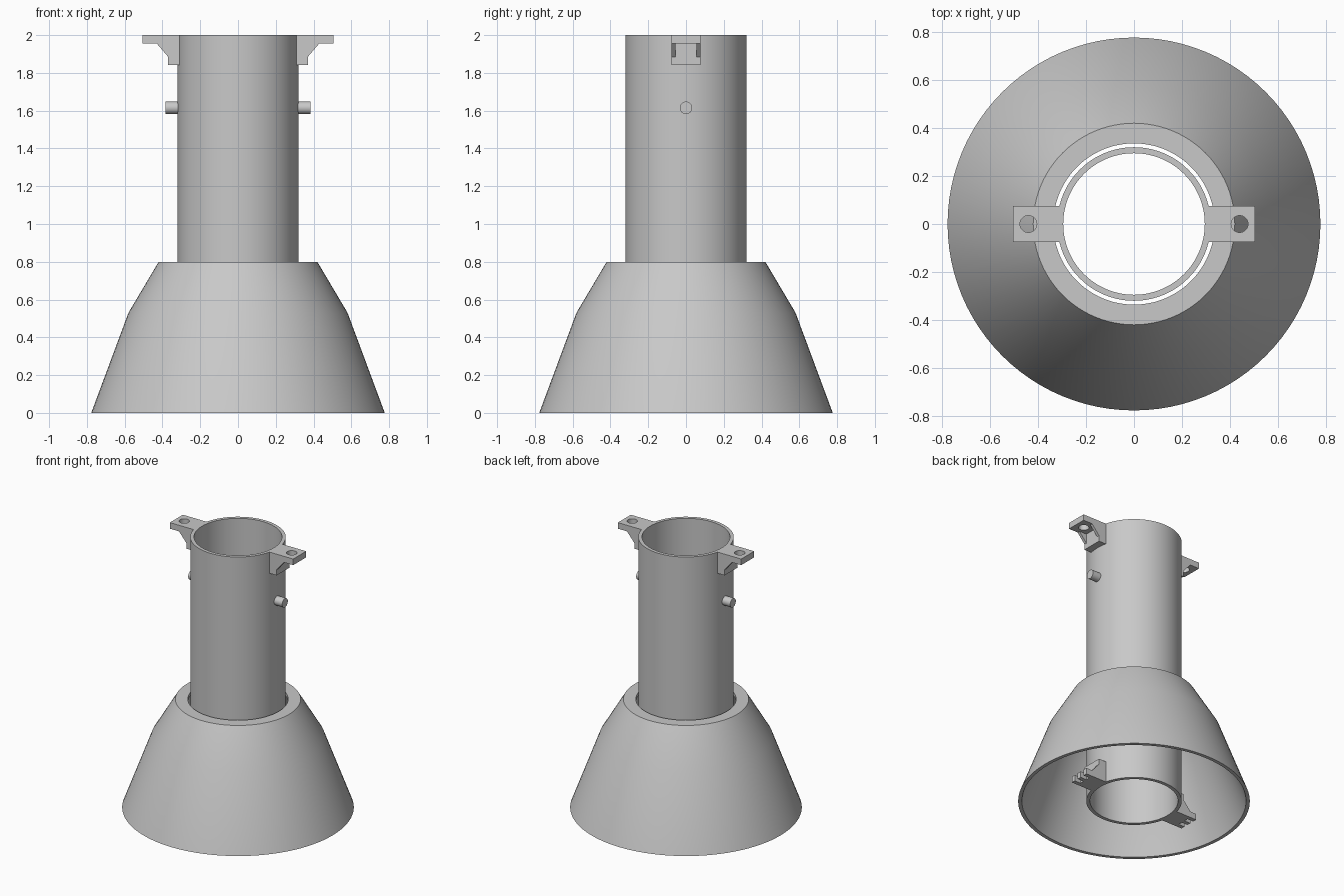
import bpy, bmesh, math
from mathutils import Matrix

cube = bpy.data.objects.get("Cube")
if cube:
    bpy.data.objects.remove(cube, do_unlink=True)

grey = bpy.data.materials.new("plain grey")
grey.use_nodes = True
colour = (0.58, 0.58, 0.58, 1)
grey.diffuse_color = colour
grey.node_tree.nodes["Principled BSDF"].inputs["Base Color"].default_value = colour


def add_object(name, bm, smooth=False):
    bmesh.ops.recalc_face_normals(bm, faces=bm.faces)
    mesh = bpy.data.meshes.new(name)
    bm.to_mesh(mesh)
    bm.free()
    mesh.materials.append(grey)
    ob = bpy.data.objects.new(name, mesh)
    bpy.context.collection.objects.link(ob)
    if smooth:
        bpy.ops.object.select_all(action='DESELECT')
        ob.select_set(True)
        bpy.context.view_layer.objects.active = ob
        bpy.ops.object.shade_smooth_by_angle(angle=math.radians(20))
    return ob


def lathe(name, profile, segments=96):
    """Spin a closed (radius, height) profile around z."""
    bm = bmesh.new()
    verts = [bm.verts.new((r, 0, z)) for r, z in profile]
    edges = [bm.edges.new((a, b)) for a, b in zip(verts, verts[1:] + verts[:1])]
    bmesh.ops.spin(bm, geom=verts + edges, cent=(0, 0, 0), axis=(0, 0, 1),
                   angle=math.tau, steps=segments, use_duplicate=False)
    bmesh.ops.remove_doubles(bm, verts=bm.verts, dist=1e-4)
    return add_object(name, bm, True)


def slab(bm, profile, y0, y1):
    """Extrude an (x, z) outline from y0 to y1."""
    face = bm.faces.new([bm.verts.new((x, y0, z)) for x, z in profile])
    out = bmesh.ops.extrude_face_region(bm, geom=[face])
    moved = [v for v in out["geom"] if isinstance(v, bmesh.types.BMVert)]
    bmesh.ops.translate(bm, verts=moved, vec=(0, y1 - y0, 0))


def box(bm, x0, x1, y0, y1, z0, z1):
    slab(bm, [(x0, z0), (x1, z0), (x1, z1), (x0, z1)], y0, y1)


def cylinder(bm, radius, depth, matrix):
    bmesh.ops.create_cone(bm, cap_ends=True, segments=32, radius1=radius,
                          radius2=radius, depth=depth, matrix=matrix)


HALF, RIB, PLATE, DROP = 0.076, 0.02, 0.045, 0.157


def support(bm):
    """Root block with two sloping ribs, plate side at z = 0, growing upward."""
    box(bm, 0.305, 0.37, -HALF, HALF, 0, DROP)
    rib = [(0.37, PLATE), (0.43, PLATE), (0.37, 0.115)]
    slab(bm, rib, -HALF, RIB - HALF)
    slab(bm, rib, HALF - RIB, HALF)


def orient(bm, side, flip):
    """Turn a lug toward one side; flip it over for the top end."""
    m = Matrix.Rotation(0 if side > 0 else math.pi, 4, 'Z')
    if flip:
        m = m @ Matrix.Translation((0, 0, 2)) @ Matrix.Scale(-1, 4, (0, 0, 1))
    bmesh.ops.transform(bm, matrix=m, verts=bm.verts)


# Open tube and the flared shell hanging around it
lathe("tube", [(0.295, 0), (0.32, 0), (0.32, 2), (0.295, 2)])
lathe("flared_shell", [(0.777, 0), (0.58, 0.53), (0.42, 0.8), (0.336, 0.8),
                       (0.336, 0.775), (0.405, 0.775), (0.557, 0.52), (0.752, 0)])

for side, label in ((1, "left"), (-1, "right")):
    # Upper lug: ribbed support plus a plate with a round hole
    bm = bmesh.new()
    support(bm)
    orient(bm, side, True)
    add_object(label + "_upper_support", bm)

    bm = bmesh.new()
    box(bm, 0.37, 0.505, -HALF, HALF, 0, PLATE)
    orient(bm, side, True)
    plate = add_object(label + "_upper_plate", bm)
    bm = bmesh.new()
    cylinder(bm, 0.035, 0.3, Matrix.Translation((side * 0.44, 0, 2)))
    cutter = add_object("hole_cutter", bm)
    cut = plate.modifiers.new("hole", 'BOOLEAN')
    cut.operation, cut.object, cut.solver = 'DIFFERENCE', cutter, 'EXACT'
    bpy.context.view_layer.update()
    graph = bpy.context.evaluated_depsgraph_get()
    drilled = bpy.data.meshes.new_from_object(plate.evaluated_get(graph))
    plate.modifiers.clear()
    plate.data = drilled
    bpy.data.objects.remove(cutter, do_unlink=True)

    # Lower lug: same support with a three-pronged plate
    bm = bmesh.new()
    support(bm)
    box(bm, 0.37, 0.43, -HALF, HALF, 0, PLATE)
    for y in (-0.061, 0, 0.061):
        box(bm, 0.43, 0.48, y - 0.015, y + 0.015, 0, PLATE)
    orient(bm, side, False)
    add_object(label + "_lower_fork", bm)

    # Side pin
    bm = bmesh.new()
    cylinder(bm, 0.033, 0.075, Matrix.Translation((side * 0.3475, 0, 1.615))
             @ Matrix.Rotation(math.pi / 2, 4, 'Y'))
    add_object(label + "_pin", bm, True)
